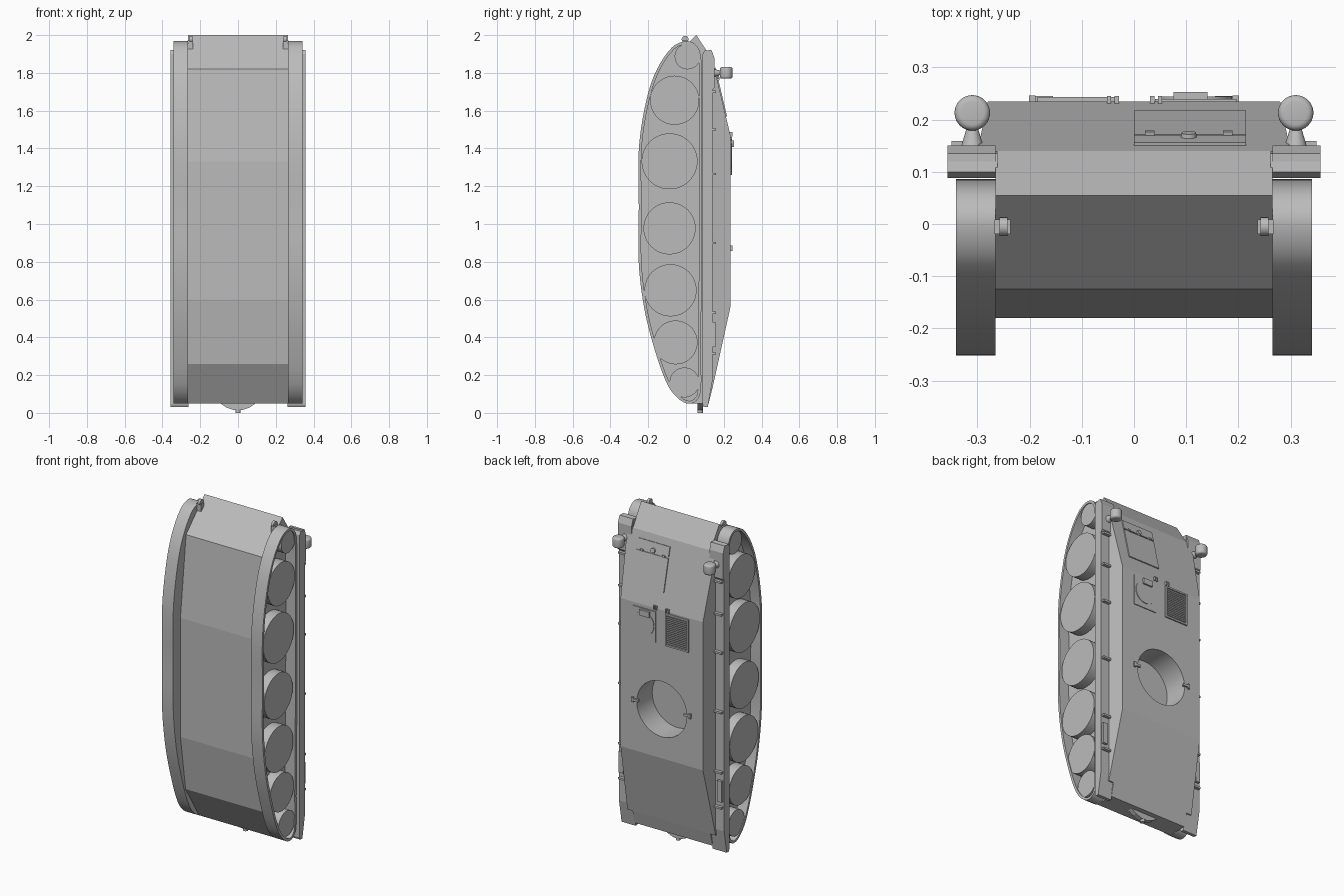
import bpy, bmesh, math
from mathutils import Matrix, Vector

cube = bpy.data.objects.get("Cube")
if cube:
    bpy.data.objects.remove(cube)

grey = bpy.data.materials.new("plain_grey")
grey.use_nodes = True
grey.diffuse_color = (0.5, 0.5, 0.5, 1)
grey.node_tree.nodes["Principled BSDF"].inputs["Base Color"].default_value = (0.5, 0.5, 0.5, 1)


def finish(name, bm, smooth=False):
    bmesh.ops.recalc_face_normals(bm, faces=bm.faces)
    mesh = bpy.data.meshes.new(name)
    bm.to_mesh(mesh)
    bm.free()
    mesh.materials.append(grey)
    ob = bpy.data.objects.new(name, mesh)
    bpy.context.collection.objects.link(ob)
    if smooth:
        bpy.ops.object.select_all(action='DESELECT')
        ob.select_set(True)
        bpy.context.view_layer.objects.active = ob
        bpy.ops.object.shade_smooth_by_angle(angle=math.radians(35))
    return ob


def box(name, center, size, tilt=0):
    bm = bmesh.new()
    bmesh.ops.create_cube(bm, size=1, matrix=Matrix.Translation(center)
                          @ Matrix.Rotation(tilt, 4, 'X') @ Matrix.Diagonal((*size, 1)))
    return finish(name, bm)


def prism(name, profile, x0, x1):
    """Extrude a (y, z) profile along x."""
    bm = bmesh.new()
    face = bm.faces.new([bm.verts.new((x0, y, z)) for y, z in profile])
    out = bmesh.ops.extrude_face_region(bm, geom=[face])
    moved = [v for v in out["geom"] if isinstance(v, bmesh.types.BMVert)]
    bmesh.ops.translate(bm, vec=(x1 - x0, 0, 0), verts=moved)
    return finish(name, bm)


def cylinder(name, center, axis, r1, r2, depth, sides=40, bevel=0):
    bm = bmesh.new()
    turn = Vector((0, 0, 1)).rotation_difference(Vector(axis)).to_matrix().to_4x4()
    bmesh.ops.create_cone(bm, cap_ends=True, segments=sides, radius1=r1, radius2=r2,
                          depth=depth, matrix=Matrix.Translation(center) @ turn)
    if bevel:
        rims = [e for e in bm.edges if any(len(f.verts) > 4 for f in e.link_faces)]
        bmesh.ops.bevel(bm, geom=rims, offset=bevel, segments=4, profile=0.5, affect='EDGES')
    return finish(name, bm, True)


def cut(ob, cutter):
    mod = ob.modifiers.new("ring_cut", 'BOOLEAN')
    mod.object = cutter
    mod.solver = 'EXACT'
    bpy.context.view_layer.objects.active = ob
    bpy.ops.object.modifier_apply(modifier=mod.name)


# Lower hull tub
lower_hull = prism("lower_hull", [(0.055, 2.0), (-0.125, 1.82), (-0.18, 1.33), (-0.18, 0.6),
                                  (-0.13, 0.26), (0.0, 0.05), (0.12, 0.05), (0.14, 0.13),
                                  (0.14, 1.87)], -0.265, 0.265)

# Upper hull with sloping ends and sides
bm = bmesh.new()
rings = []
for y, x, z0, z1 in ((0.1, 0.30, 0.13, 1.87), (0.14, 0.30, 0.13, 1.87), (0.235, 0.28, 0.56, 1.47)):
    rings.append([bm.verts.new(p) for p in ((-x, y, z0), (x, y, z0), (x, y, z1), (-x, y, z1))])
bm.faces.new(rings[0])
bm.faces.new(rings[-1])
for a, b in zip(rings, rings[1:]):
    for i in range(4):
        j = (i + 1) % 4
        bm.faces.new((a[i], a[j], b[j], b[i]))
upper_hull = finish("upper_hull", bm)

# Open turret ring
cutter = cylinder("ring_cutter", (0, 0.185, 0.862), (0, 1, 0), 0.17, 0.17, 0.2, 64)
cutter.hide_render = True
cut(lower_hull, cutter)
cut(upper_hull, cutter)
bpy.data.objects.remove(cutter)
for side in (-1, 1):
    box("ring_clamp", (side * 0.178, 0.238, 0.872), (0.045, 0.014, 0.014))
    box("ring_clamp_foot", (side * 0.195, 0.238, 0.872), (0.012, 0.016, 0.03))

# Smooth closed outline of the track loop
control = [(0.0, 1.968), (-0.077, 1.932), (-0.166, 1.793), (-0.22, 1.608), (-0.25, 1.39),
           (-0.25, 1.09), (-0.25, 0.79), (-0.22, 0.548), (-0.166, 0.336), (-0.098, 0.15),
           (-0.034, 0.07), (0.03, 0.05), (0.075, 0.1), (0.078, 0.3), (0.085, 1.0),
           (0.085, 1.7), (0.08, 1.88), (0.055, 1.945)]
pts = [Vector(p) for p in control]
outline = []
for i in range(len(pts)):
    a, b, c, d = (pts[(i + k) % len(pts)] for k in (-1, 0, 1, 2))
    m0 = (c - a).normalized() * (c - b).length
    m1 = (d - b).normalized() * (c - b).length
    for k in range(5):
        t = k / 5
        outline.append(b * (2*t**3 - 3*t**2 + 1) + m0 * (t**3 - 2*t**2 + t)
                       + c * (3*t**2 - 2*t**3) + m1 * (t**3 - t**2))

wheels = [(0.008, 1.887, 0.068), (-0.06, 1.655, 0.13), (-0.087, 1.332, 0.148),
          (-0.087, 0.977, 0.138), (-0.082, 0.649, 0.138), (-0.055, 0.373, 0.116),
          (-0.008, 0.161, 0.079)]


def track(side):
    bm = bmesh.new()
    n = len(outline)
    inner = []
    for i, p in enumerate(outline):
        tan = (outline[(i + 1) % n] - outline[i - 1]).normalized()
        inner.append(p + Vector((-tan.y, tan.x)) * 0.015)
    loops = []
    for x, line in ((0.265, outline), (0.341, outline), (0.341, inner), (0.275, inner)):
        loops.append([bm.verts.new((side * x, p.x, p.y)) for p in line])
    for a, b in zip(loops, loops[1:]):
        for i in range(n):
            j = (i + 1) % n
            bm.faces.new((a[i], a[j], b[j], b[i]))
    bm.faces.new(loops[0])
    bm.faces.new(loops[-1])
    finish("track", bm, True)


for side in (-1, 1):
    track(side)
    for y, z, r in wheels:
        cylinder("road_wheel", (side * 0.303, y, z), (1, 0, 0), r, r, 0.066, 48)

    # Fender with a raised front step and outer lip
    prism("fender", [(0.088, 0.045), (0.095, 0.03), (0.115, 0.03), (0.14, 0.17), (0.14, 1.88),
                     (0.135, 1.915), (0.1, 1.92), (0.088, 1.9)], side * 0.262, side * 0.357)
    prism("fender_step", [(0.13, 1.70), (0.15, 1.72), (0.15, 1.88), (0.135, 1.92), (0.12, 1.92)],
          side * 0.265, side * 0.357)
    for z in (1.7, 1.5, 1.265, 0.9, 0.53, 0.315):
        box("fender_bracket", (side * 0.325, 0.148, z), (0.05, 0.022, 0.012))
    box("fender_locker", (side * 0.335, 0.146, 0.415), (0.03, 0.018, 0.13))

    # Headlight on its stalk
    cylinder("headlight_stalk", (side * 0.31, 0.165, 1.8), (0, 1, 0), 0.024, 0.009, 0.05, 24)
    cylinder("headlight", (side * 0.31, 0.213, 1.8), (0, 0, 1), 0.034, 0.034, 0.062, 32, 0.012)

    # Tow hook on the nose
    box("tow_hook_arm", (side * 0.252, -0.005, 1.95), (0.03, 0.028, 0.045))
    cylinder("tow_hook_eye", (side * 0.25, -0.005, 1.978), (1, 0, 0), 0.018, 0.018, 0.016, 20)

# Sloped front hatch: two leaves with hinges and a handle
slope = (1.87 - 1.47, 0.235 - 0.14)
tilt = math.atan2(slope[1], slope[0])


def on_slope(x, z):
    return (x, 0.14 + (1.87 - z) * slope[1] / slope[0], z)


box("front_hatch_lower_leaf", on_slope(0.1075, 1.664), (0.215, 0.012, 0.198), tilt)
box("front_hatch_upper_leaf", on_slope(0.1075, 1.797), (0.215, 0.012, 0.06), tilt)
for x in (0.03, 0.18):
    box("front_hatch_hinge", on_slope(x, 1.765), (0.018, 0.026, 0.012), tilt)
cylinder("front_hatch_handle", on_slope(0.105, 1.78), (0, 0.97, 0.23), 0.018, 0.014, 0.028, 20)

# Driver hatch with round lid and periscope
box("roof_hatch_plate", (0.118, 0.236, 1.355), (0.156, 0.008, 0.19))
cylinder("roof_hatch_lid", (0.118, 0.238, 1.36), (0, 1, 0), 0.07, 0.07, 0.012)
box("roof_periscope", (0.108, 0.243, 1.425), (0.065, 0.02, 0.035))

# Grille: frame and angled slats
gx, gz = -0.107, 1.36
for s in (-1, 1):
    box("grille_side_bar", (gx + s * 0.073, 0.237, gz), (0.01, 0.012, 0.2))
    box("grille_end_bar", (gx, 0.237, gz + s * 0.095), (0.156, 0.012, 0.01))
for i in range(16):
    box("grille_slat", (gx, 0.236, gz - 0.085 + i * 0.0113), (0.138, 0.009, 0.005), 0.7)
for x in (-0.048, -0.033, 0.035, 0.05):
    box("roof_hinge_lug", (x, 0.238, 1.475), (0.008, 0.014, 0.022))

# Rear towing plate and pin
bm = bmesh.new()
arc = [(-0.1, 0.055), (-0.06, 0.028), (-0.02, 0.014), (0.02, 0.014), (0.06, 0.028), (0.1, 0.055)]
face = bm.faces.new([bm.verts.new((x, 0.06, z)) for x, z in arc])
out = bmesh.ops.extrude_face_region(bm, geom=[face])
bmesh.ops.translate(bm, vec=(0, 0.03, 0),
                    verts=[v for v in out["geom"] if isinstance(v, bmesh.types.BMVert)])
finish("rear_tow_plate", bm)
cylinder("rear_tow_pin", (0, 0.075, 0.015), (0, 0, 1), 0.014, 0.014, 0.03, 20)
